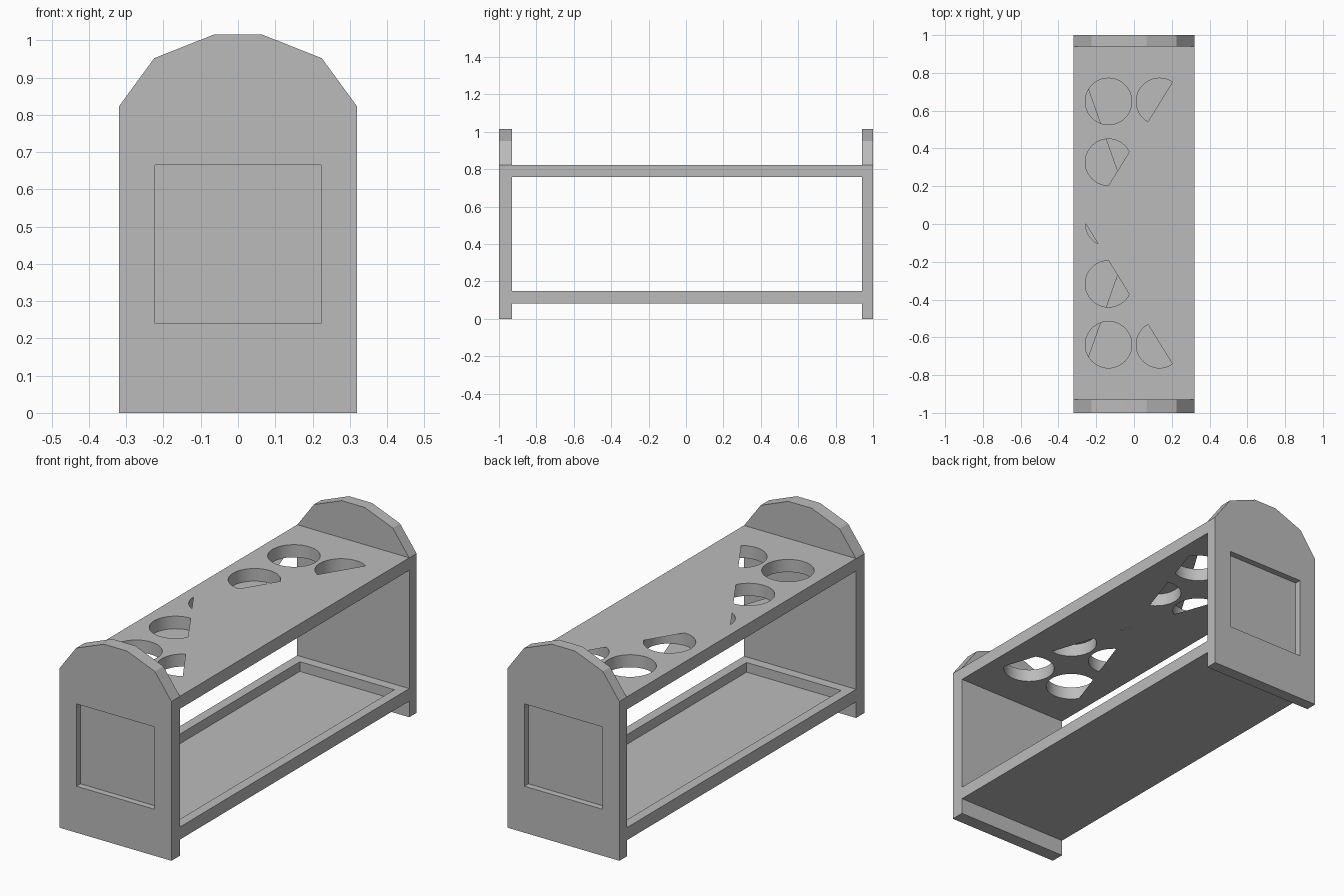
import bpy
import bmesh
from mathutils import Vector

cube = bpy.data.objects.get("Cube")
if cube:
    bpy.data.objects.remove(cube, do_unlink=True)

# Main dimensions
W = 0.32                       # half width
FRONT, BACK = -0.93, 0.94      # inner faces of the end panels
MID = 0.005                    # middle of the span between panels
TOP, UNDER = 0.823, 0.758      # shelf heights
RADIUS = 0.123
SPACING = 0.322
COLUMN = 0.135

grey = bpy.data.materials.new("plain grey")
grey.use_nodes = True
colour = (0.5, 0.5, 0.5, 1)
grey.diffuse_color = colour
grey.node_tree.nodes["Principled BSDF"].inputs["Base Color"].default_value = colour


def add_object(name, bm):
    mesh = bpy.data.meshes.new(name)
    bm.to_mesh(mesh)
    bm.free()
    mesh.materials.append(grey)
    obj = bpy.data.objects.new(name, mesh)
    bpy.context.collection.objects.link(obj)
    return obj


def prism(name, points, direction):
    """Extrude a flat outline along a direction."""
    bm = bmesh.new()
    face = bm.faces.new([bm.verts.new(p) for p in points])
    new = bmesh.ops.extrude_face_region(bm, geom=[face])["geom"]
    moved = [v for v in new if isinstance(v, bmesh.types.BMVert)]
    bmesh.ops.translate(bm, verts=moved, vec=direction)
    bmesh.ops.recalc_face_normals(bm, faces=bm.faces)
    return add_object(name, bm)


def box(name, x, y, z):
    outline = [(x[0], y[0], z[0]), (x[1], y[0], z[0]),
               (x[1], y[1], z[0]), (x[0], y[1], z[0])]
    return prism(name, outline, (0, 0, z[1] - z[0]))


def carve(obj, cutter):
    """Subtract a cutter, then discard it."""
    cutter.hide_render = True
    mod = obj.modifiers.new("carve", "BOOLEAN")
    mod.operation = "DIFFERENCE"
    mod.solver = "EXACT"
    mod.object = cutter
    bpy.context.view_layer.objects.active = obj
    bpy.ops.object.modifier_apply(modifier=mod.name)
    bpy.data.objects.remove(cutter, do_unlink=True)


# End panels with faceted arched tops and a recess on the outer face
half = [(W, 0), (W, 0.822), (0.225, 0.952), (0.066, 1.015)]
outline = half + [(-x, z) for x, z in reversed(half)]
for name, outer, inner in (("front_panel", -1, FRONT), ("back_panel", 1, BACK)):
    panel = prism(name, [(x, outer, z) for x, z in outline], (0, inner - outer, 0))
    near, far = sorted((outer * 1.1, outer * 0.967))
    carve(panel, box("recess_cutter", (-0.223, 0.223), (near, far), (0.24, 0.665)))

# Lower tray with a raised rim
rim = 0.05
tray = box("lower_tray", (-W, W), (FRONT, BACK), (0.083, 0.148))
carve(tray, box("tray_cutter", (rim - W, W - rim),
                (FRONT + rim, BACK - rim), (0.098, 0.3)))

# Upper shelf with two rows of five round holes
holes = [(x, row) for x in (-COLUMN, COLUMN) for row in range(-2, 3)]
shelf = box("upper_shelf", (-W, W), (FRONT, BACK), (UNDER, TOP))
for x, row in holes:
    bm = bmesh.new()
    bmesh.ops.create_cone(bm, cap_ends=True, segments=48,
                          radius1=RADIUS, radius2=RADIUS, depth=0.3)
    bmesh.ops.translate(bm, verts=bm.verts,
                        vec=(x, MID + row * SPACING, (TOP + UNDER) / 2))
    carve(shelf, add_object("hole_cutter", bm))
bpy.ops.object.select_all(action="DESELECT")
shelf.select_set(True)
bpy.context.view_layer.objects.active = shelf
bpy.ops.object.shade_smooth_by_angle()


# Flat webs that close the part of each hole inside a wide triangle
def web(name, side, apex_x, z, normal_up, columns):
    bm = bmesh.new()
    apex = Vector((apex_x, MID, z))
    for x, row in holes:
        if x not in columns:
            continue
        part = bmesh.new()
        bmesh.ops.create_circle(part, cap_ends=True, segments=48, radius=RADIUS)
        bmesh.ops.translate(part, verts=part.verts, vec=(x, MID + row * SPACING, z))
        corner = Vector((side * W, BACK if row > 0 else FRONT, z))
        edge = corner - apex
        normal = Vector((edge.y, -edge.x, 0))
        if normal.dot(Vector((side * W, MID, z)) - apex) > 0:
            normal.negate()
        bmesh.ops.bisect_plane(part, geom=part.verts[:] + part.edges[:] + part.faces[:],
                               plane_co=apex, plane_no=normal, clear_outer=True)
        for face in part.faces:
            copy = bm.faces.new([bm.verts.new(v.co) for v in face.verts])
            copy.normal_update()
            if (copy.normal.z > 0) != normal_up:
                copy.normal_flip()
        part.free()
    return add_object(name, bm)


both = (-COLUMN, COLUMN)
web("top_web", 1, -COLUMN - RADIUS, TOP, True, both)
web("underside_left_web", 1, COLUMN - RADIUS, UNDER, False, both)
web("underside_right_web", -1, COLUMN - RADIUS, UNDER, False, (-COLUMN,))
